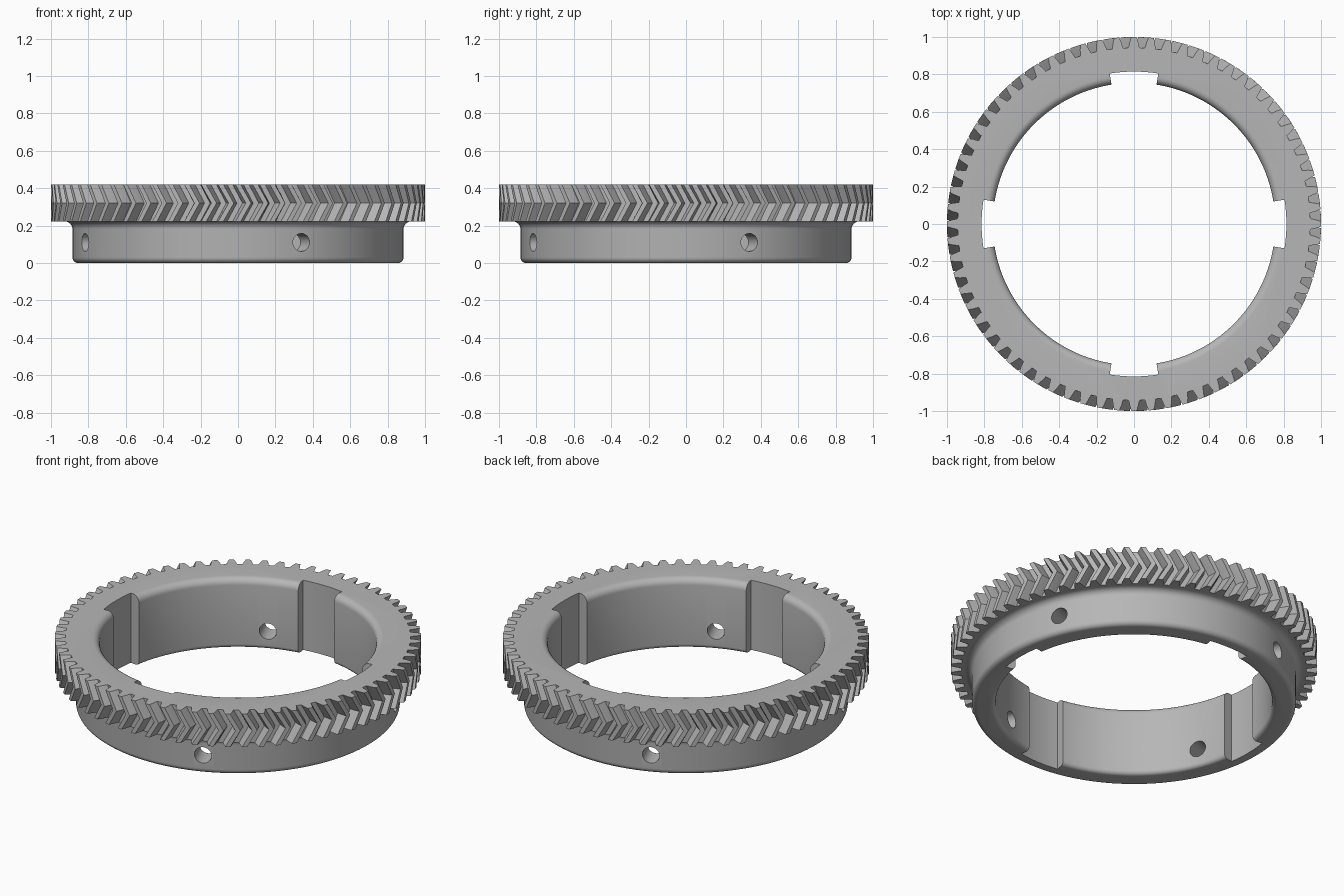
import bpy, bmesh
from math import pi, sin, cos, radians
from mathutils import Matrix

cube = bpy.data.objects.get("Cube")
if cube:
    bpy.data.objects.remove(cube, do_unlink=True)

TEETH = 68
SEGMENTS = 136
TOP, MID, LOW = 0.42, 0.32, 0.222
TWIST = 0.056

steel = bpy.data.materials.new("grey steel")
steel.use_nodes = True
grey = (0.47, 0.47, 0.47, 1)
steel.diffuse_color = grey
steel.node_tree.nodes["Principled BSDF"].inputs["Base Color"].default_value = grey


def make_object(name, bm):
    bmesh.ops.recalc_face_normals(bm, faces=bm.faces)
    mesh = bpy.data.meshes.new(name)
    bm.to_mesh(mesh)
    bm.free()
    mesh.materials.append(steel)
    obj = bpy.data.objects.new(name, mesh)
    bpy.context.collection.objects.link(obj)
    return obj


def loft(name, sections):
    """Closed solid through rings of points, capped at both ends."""
    bm = bmesh.new()
    rings = [[bm.verts.new(p) for p in s] for s in sections]
    for a, b in zip(rings, rings[1:]):
        n = len(a)
        for i in range(n):
            j = (i + 1) % n
            bm.faces.new((a[i], a[j], b[j], b[i]))
    bm.faces.new(rings[0][::-1])
    bm.faces.new(rings[-1])
    return make_object(name, bm)


def circle(r, z):
    return [(r * cos(2 * pi * i / SEGMENTS), r * sin(2 * pi * i / SEGMENTS), z)
            for i in range(SEGMENTS)]


def lathe(name, profile):
    return loft(name, [circle(r, z) for r, z in profile])


def arc(cr, cz, radius, start, end, steps=6):
    """Fillet points (r, z) about a centre, angles in degrees."""
    angles = [radians(start + (end - start) * i / steps) for i in range(steps + 1)]
    return [(cr + radius * cos(a), cz + radius * sin(a)) for a in angles]


def gear_outline(z, twist):
    half_tooth = [(0.943, -0.33), (0.972, -0.25), (1.0, -0.15)]
    tooth = half_tooth + [(r, -f) for r, f in reversed(half_tooth)]
    pitch = 2 * pi / TEETH
    points = []
    for i in range(TEETH):
        for r, f in tooth:
            a = (i + f) * pitch + twist
            points.append((r * cos(a), r * sin(a), z))
    return points


def combine(target, tool, operation):
    mod = target.modifiers.new(operation, 'BOOLEAN')
    mod.operation = operation
    mod.solver = 'EXACT'
    mod.object = tool
    bpy.context.view_layer.objects.active = target
    bpy.ops.object.modifier_apply(modifier=mod.name)
    bpy.data.objects.remove(tool, do_unlink=True)


# Herringbone toothed rim
gear = loft("herringbone_ring_gear", [gear_outline(LOW, 0),
                                      gear_outline(MID, TWIST),
                                      gear_outline(TOP, 0)])

# Hub below the teeth, with rounded foot and fillet under the rim
hub = lathe("hub", arc(0.855, 0.03, 0.03, -90, 0)
            + arc(0.925, LOW - 0.04, 0.04, 180, 90) + [(0.925, 0.3)])
combine(gear, hub, 'UNION')

# Bore with rounded lips
bore = lathe("bore_cutter", [(0.78, -0.1)] + arc(0.78, 0.025, 0.025, 270, 180)
             + arc(0.795, TOP - 0.04, 0.04, 180, 90) + [(0.795, 0.6)])
combine(gear, bore, 'DIFFERENCE')

# Four keyways in the bore
for k in range(4):
    angles = [k * pi / 2 + 0.16 * (i / 4 - 1) for i in range(9)]
    wedge = [(0.815, a) for a in angles] + [(0.6, angles[-1]), (0.6, angles[0])]
    keyway = loft("keyway_cutter", [[(r * cos(a), r * sin(a), z) for r, a in wedge]
                                    for z in (-0.1, 0.6)])
    combine(gear, keyway, 'DIFFERENCE')

# Four radial screw holes
for k in range(4):
    bm = bmesh.new()
    place = (Matrix.Rotation(radians(22.5) + k * pi / 2, 4, 'Z')
             @ Matrix.Translation((0.82, 0, 0.11)) @ Matrix.Rotation(pi / 2, 4, 'Y'))
    bmesh.ops.create_cone(bm, cap_ends=True, segments=32, radius1=0.048,
                          radius2=0.048, depth=0.4, matrix=place)
    combine(gear, make_object("hole_cutter", bm), 'DIFFERENCE')

bpy.ops.object.select_all(action='DESELECT')
gear.select_set(True)
bpy.context.view_layer.objects.active = gear
bpy.ops.object.shade_smooth_by_angle(angle=radians(30))
